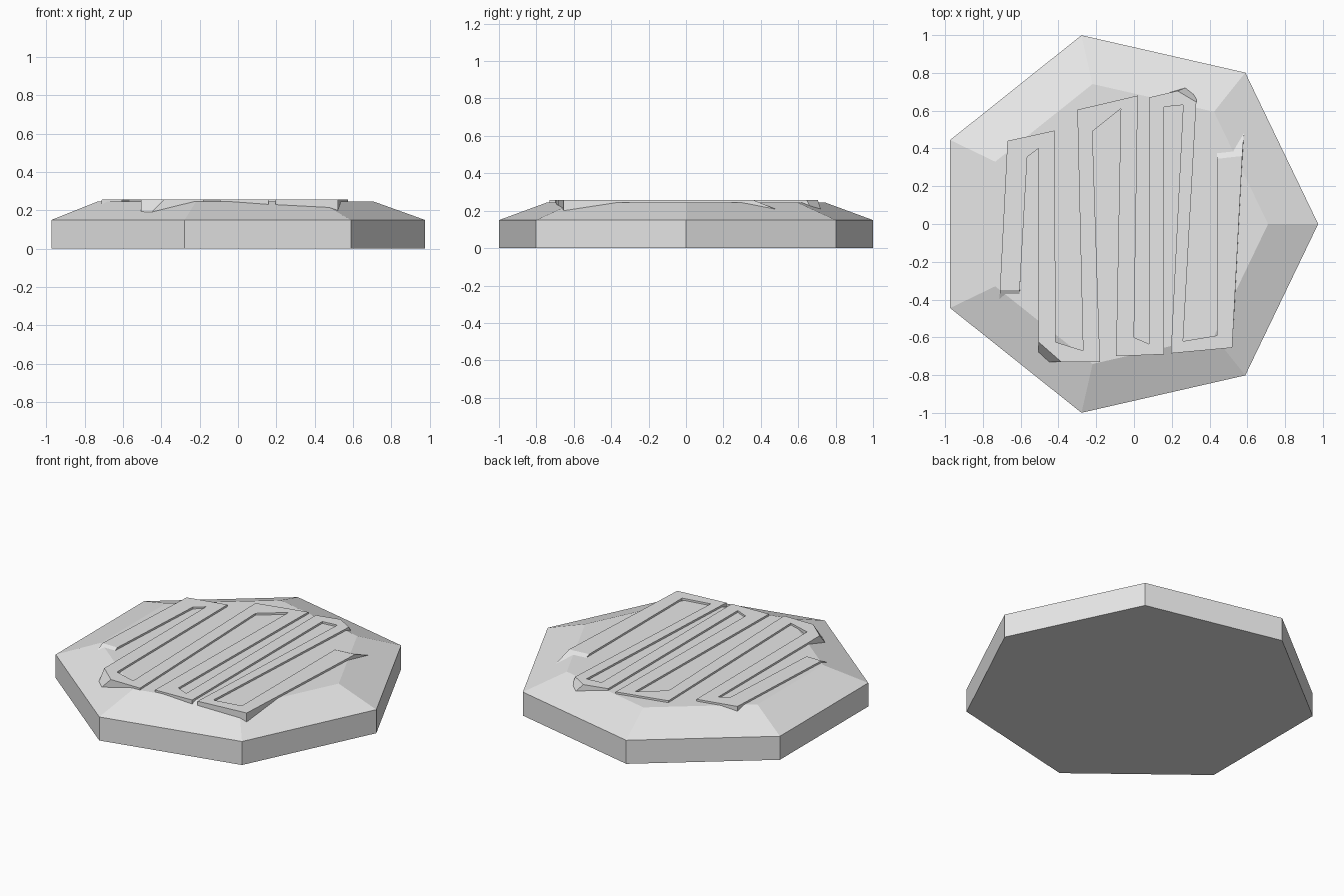
import bpy
import bmesh
from math import cos, sin, tau

cube = bpy.data.objects.get("Cube")
if cube:
    bpy.data.objects.remove(cube, do_unlink=True)

# Single stone colour
stone = bpy.data.materials.new("pale_grey_stone")
stone.use_nodes = True
grey = (0.8, 0.8, 0.8, 1)
stone.diffuse_color = grey
stone.node_tree.nodes["Principled BSDF"].inputs["Base Color"].default_value = grey


def loft(name, rings):
    """Skin a stack of matching rings, bottom to top, and cap both ends."""
    bm = bmesh.new()
    loops = [[bm.verts.new(p) for p in ring] for ring in rings]
    for low, high in zip(loops, loops[1:]):
        for i in range(len(low)):
            j = (i + 1) % len(low)
            bm.faces.new((low[i], low[j], high[j], high[i]))
    bm.faces.new(loops[0][::-1])
    bm.faces.new(loops[-1])
    bmesh.ops.recalc_face_normals(bm, faces=bm.faces)
    mesh = bpy.data.meshes.new(name)
    bm.to_mesh(mesh)
    bm.free()
    mesh.materials.append(stone)
    obj = bpy.data.objects.new(name, mesh)
    bpy.context.collection.objects.link(obj)
    return obj


def heptagon(radius, z):
    return [(radius * cos(tau * i / 7) - 0.05, radius * sin(tau * i / 7), z)
            for i in range(7)]


# Seven-sided slab with a wide sloping rim
loft("slab", [heptagon(1.025, 0), heptagon(1.025, 0.15), heptagon(0.76, 0.245)])

# Raised zigzag ribbon: outline of its flat top, one side then back along the other
outline = [
    (-0.71, -0.35), (-0.67, 0.44), (-0.42, 0.495), (-0.415, -0.625),
    (-0.27, -0.67), (-0.30, 0.605), (0.02, 0.68), (0.0, -0.60),
    (0.08, -0.635), (0.08, 0.67), (0.23, 0.705), (0.33, 0.645),
    (0.26, -0.62), (0.44, -0.59), (0.44, 0.345), (0.573, 0.36),
    (0.52, -0.655), (0.195, -0.685), (0.26, 0.63), (0.16, 0.62),
    (0.16, -0.69), (-0.095, -0.70), (-0.07, 0.61), (-0.22, 0.49),
    (-0.18, -0.73), (-0.385, -0.73), (-0.505, -0.625), (-0.505, 0.40),
    (-0.565, 0.355), (-0.605, -0.35),
]
# Foot offsets that slope the two ends and the two clipped corners
slopes = {
    0: (-0.005, -0.135), 29: (-0.005, -0.135),
    14: (0, 0.19), 15: (0.014, 0.19),
    10: (0.067, 0.025), 11: (0.002, 0.042),
    25: (-0.075, 0), 26: (0, -0.065),
}
top = [(x, y, 0.257) for x, y in outline]
foot = []
for i, (x, y) in enumerate(outline):
    dx, dy = slopes.get(i, (0, 0))
    foot.append((x + dx, y + dy, 0.18))
loft("zigzag_ribbon", [foot, top])
